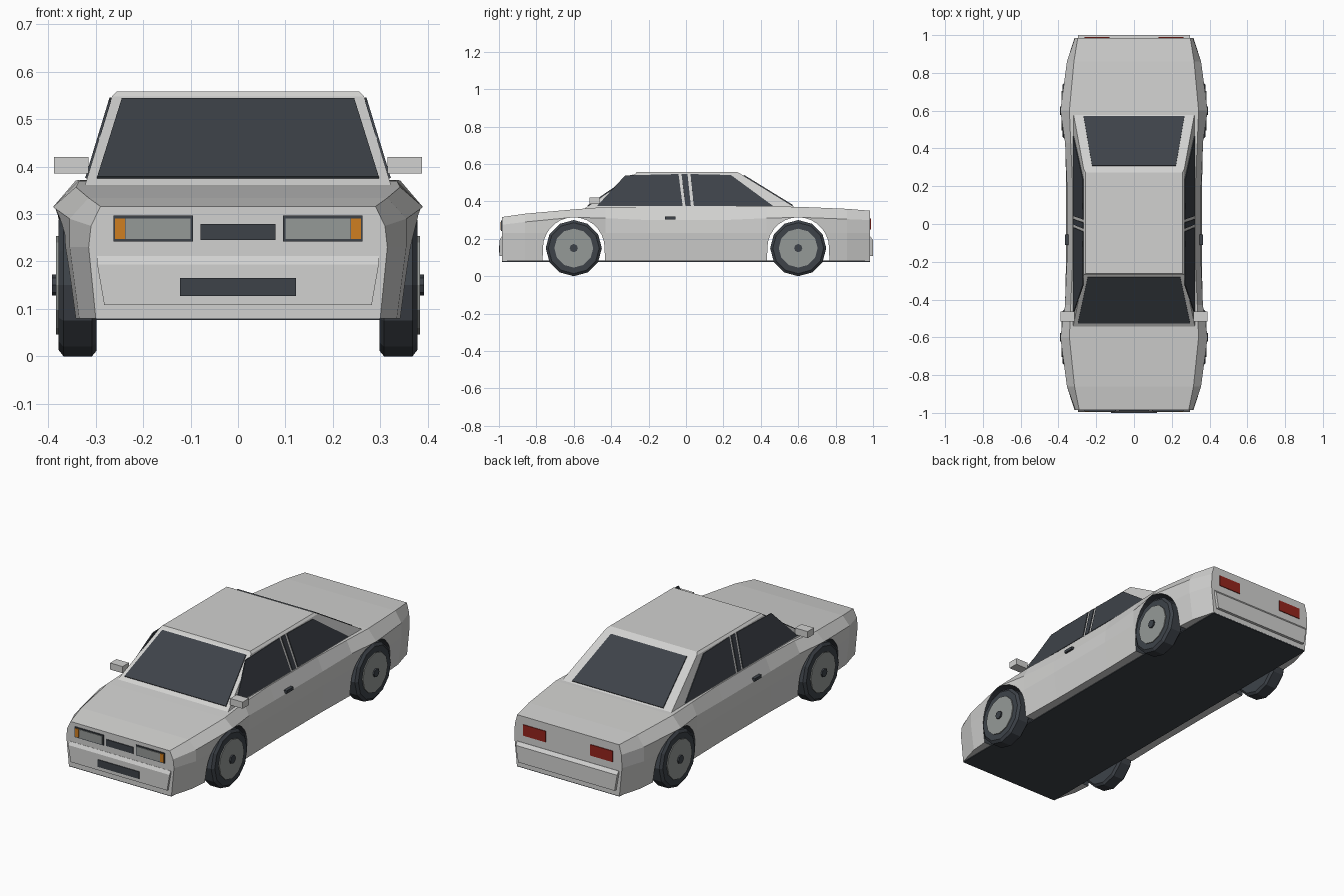
import bpy, bmesh, math
from mathutils import Vector

old = bpy.data.objects.get("Cube")
if old:
    bpy.data.objects.remove(old, do_unlink=True)


def material(name, rgb):
    m = bpy.data.materials.new(name)
    m.use_nodes = True
    m.diffuse_color = (*rgb, 1)
    bsdf = m.node_tree.nodes["Principled BSDF"]
    bsdf.inputs["Base Color"].default_value = (*rgb, 1)
    bsdf.inputs["Roughness"].default_value = 0.6
    return m


PAINT = material("silver paint", (0.64, 0.64, 0.63))
DARK = material("dark glass and rubber", (0.047, 0.055, 0.066))
GREY = material("lens and rim grey", (0.30, 0.32, 0.31))
AMBER = material("amber", (0.62, 0.21, 0.015))
RED = material("red", (0.30, 0.018, 0.012))


def loft(name, rings, mat):
    """Join equal-length closed rings of points and cap both ends."""
    bm = bmesh.new()
    loops = [[bm.verts.new(p) for p in ring] for ring in rings]
    n = len(loops[0])
    for a, b in zip(loops, loops[1:]):
        for i in range(n):
            j = (i + 1) % n
            bm.faces.new((a[i], a[j], b[j], b[i]))
    bm.faces.new(loops[0])
    bm.faces.new(loops[-1])
    bmesh.ops.recalc_face_normals(bm, faces=bm.faces)
    me = bpy.data.meshes.new(name)
    bm.to_mesh(me)
    bm.free()
    me.materials.append(mat)
    ob = bpy.data.objects.new(name, me)
    bpy.context.collection.objects.link(ob)
    return ob


def plate(name, pts, offset, mat):
    """Thin panel from a polygon, thickened along an offset."""
    off = Vector(offset)
    pts = [Vector(p) for p in pts]
    return loft(name, [[p - off * 0.3 for p in pts], [p + off for p in pts]], mat)


def box(name, x, y, z, mat):
    rect = [(x[0], y[0]), (x[1], y[0]), (x[1], y[1]), (x[0], y[1])]
    return loft(name, [[(*p, h) for p in rect] for h in z], mat)


def span(side, a, b):
    return sorted((side * a, side * b))


# Body shell: y, sill, waist, shoulder width, shoulder height, deck width, deck height
stations = [
    (-0.985, 0.300, 0.315, 0.310, 0.275, 0.290, 0.316),
    (-0.86, 0.335, 0.355, 0.355, 0.290, 0.315, 0.334),
    (-0.60, 0.355, 0.375, 0.390, 0.315, 0.342, 0.357),
    (-0.43, 0.350, 0.363, 0.365, 0.310, 0.335, 0.370),
    (-0.20, 0.345, 0.360, 0.355, 0.300, 0.325, 0.371),
    (0.20, 0.345, 0.360, 0.355, 0.300, 0.325, 0.371),
    (0.43, 0.350, 0.363, 0.365, 0.310, 0.335, 0.372),
    (0.60, 0.355, 0.375, 0.390, 0.315, 0.342, 0.371),
    (0.86, 0.335, 0.355, 0.355, 0.305, 0.318, 0.360),
    (0.985, 0.300, 0.315, 0.312, 0.300, 0.298, 0.350),
]
rings = []
for y, sill, waist, shoulder, zs, deck, zd in stations:
    half = [(sill, 0.08), (waist, 0.23), (shoulder, zs), (deck, zd)]
    rings.append([(x, y, z) for x, z in half] + [(-x, y, z) for x, z in reversed(half)])
body = loft("body_shell", rings, PAINT)

# Wheel arches cut through the shell
for y0 in (-0.6, 0.6):
    arc = [(y0 + 0.165 * math.cos(math.pi * i / 14), 0.15 + 0.165 * math.sin(math.pi * i / 14))
           for i in range(15)]
    arc = [(y0 + 0.168, 0.02)] + arc + [(y0 - 0.168, 0.02)]
    cutter = loft("arch_cutter", [[(x, y, z) for y, z in arc] for x in (-0.5, 0.5)], DARK)
    cutter.hide_render = True
    mod = body.modifiers.new("arch", "BOOLEAN")
    mod.operation = "DIFFERENCE"
    mod.solver = "EXACT"
    mod.material_mode = "TRANSFER"
    mod.object = cutter
    bpy.context.view_layer.objects.active = body
    bpy.ops.object.modifier_apply(modifier=mod.name)
    bpy.data.objects.remove(cutter, do_unlink=True)

# Dark floor pan
box("floor_pan", (-0.3, 0.3), (-0.984, 0.984), (0.076, 0.083), DARK)


# Cabin with chamfered roof edge
def cabin_ring(w, y0, y1, z):
    return [(-w, y0, z), (w, y0, z), (w, y1, z), (-w, y1, z)]


loft("cabin", [cabin_ring(0.323, -0.545, 0.596, 0.36),
               cabin_ring(0.266, -0.27, 0.29, 0.548),
               cabin_ring(0.256, -0.262, 0.272, 0.558)], PAINT)


def screen(name, low, high, base_y, slope, offset):
    (wl, zl), (wh, zh) = low, high
    quad = [(-wl, zl), (wl, zl), (wh, zh), (-wh, zh)]
    plate(name, [(x, base_y + (z - 0.36) * slope, z) for x, z in quad], offset, DARK)


screen("windscreen", (0.297, 0.375), (0.245, 0.541), -0.545, 1.463, (0, -0.003, 0.004))
screen("rear_window", (0.267, 0.376), (0.222, 0.537), 0.596, -1.628, (0, 0.003, 0.004))

# Side glass follows the lean of the cabin sides
side_glass = {
    "front_side_window": [(-0.475, 0.375), (-0.325, 0.538), (-0.04, 0.545), (-0.018, 0.375)],
    "pillar_strip": [(-0.003, 0.375), (-0.024, 0.545), (0.008, 0.545), (0.026, 0.375)],
    "rear_side_window": [(0.042, 0.375), (0.024, 0.545), (0.24, 0.54), (0.465, 0.375)],
}
for side, label in ((1, "left"), (-1, "right")):
    for name, outline in side_glass.items():
        pts = [(side * (0.323 - (z - 0.36) * 0.303), y, z) for y, z in outline]
        plate(f"{label}_{name}", pts, (side * 0.004, 0, 0.001), DARK)

    # Mirrors and door handles
    box(f"{label}_mirror", span(side, 0.315, 0.388), (-0.515, -0.462), (0.385, 0.42), PAINT)
    box(f"{label}_door_handle", span(side, 0.345, 0.364), (-0.112, -0.056), (0.304, 0.319), DARK)

    # Headlights and tail lights
    box(f"{label}_headlight_frame", span(side, 0.095, 0.263), (-0.989, -0.98), (0.242, 0.297), DARK)
    box(f"{label}_headlight_lens", span(side, 0.1, 0.237), (-0.992, -0.985), (0.247, 0.291), GREY)
    box(f"{label}_indicator", span(side, 0.238, 0.259), (-0.992, -0.985), (0.247, 0.291), AMBER)
    box(f"{label}_tail_light", span(side, 0.13, 0.262), (0.98, 0.989), (0.25, 0.308), RED)

# Grille
box("grille", (-0.079, 0.079), (-0.99, -0.98), (0.245, 0.279), DARK)

# Bumpers with sloped top ledge
for end, label in ((-1, "front"), (1, "rear")):
    face = 0.996 if end < 0 else 1.0
    profile = [(0.282, face, 0.108), (0.297, face, 0.194), (0.297, 0.986, 0.211)]
    loft(f"{label}_bumper", [cabin_ring(w, end * 0.97, end * y, z) for w, y, z in profile], PAINT)
box("lower_intake", (-0.122, 0.122), (-1.0, -0.99), (0.127, 0.165), DARK)


# Wheels: bevelled tyre, flat rim disc and hub
def disc(name, side, y0, steps, mat, sides=12):
    turn = [2 * math.pi * i / sides for i in range(sides)]
    loft(name, [[(side * x, y0 + r * math.sin(a), 0.15 + r * math.cos(a)) for a in turn]
                for x, r in steps], mat)


for side, s_label in ((1, "left"), (-1, "right")):
    for y0, e_label in ((-0.6, "front"), (0.6, "rear")):
        base = f"{e_label}_{s_label}"
        disc(base + "_tyre", side, y0,
             [(0.298, 0.138), (0.308, 0.15), (0.368, 0.15), (0.379, 0.136)], DARK)
        disc(base + "_rim", side, y0, [(0.36, 0.104), (0.384, 0.104)], GREY)
        disc(base + "_hub", side, y0, [(0.37, 0.022), (0.392, 0.022)], DARK, 8)
